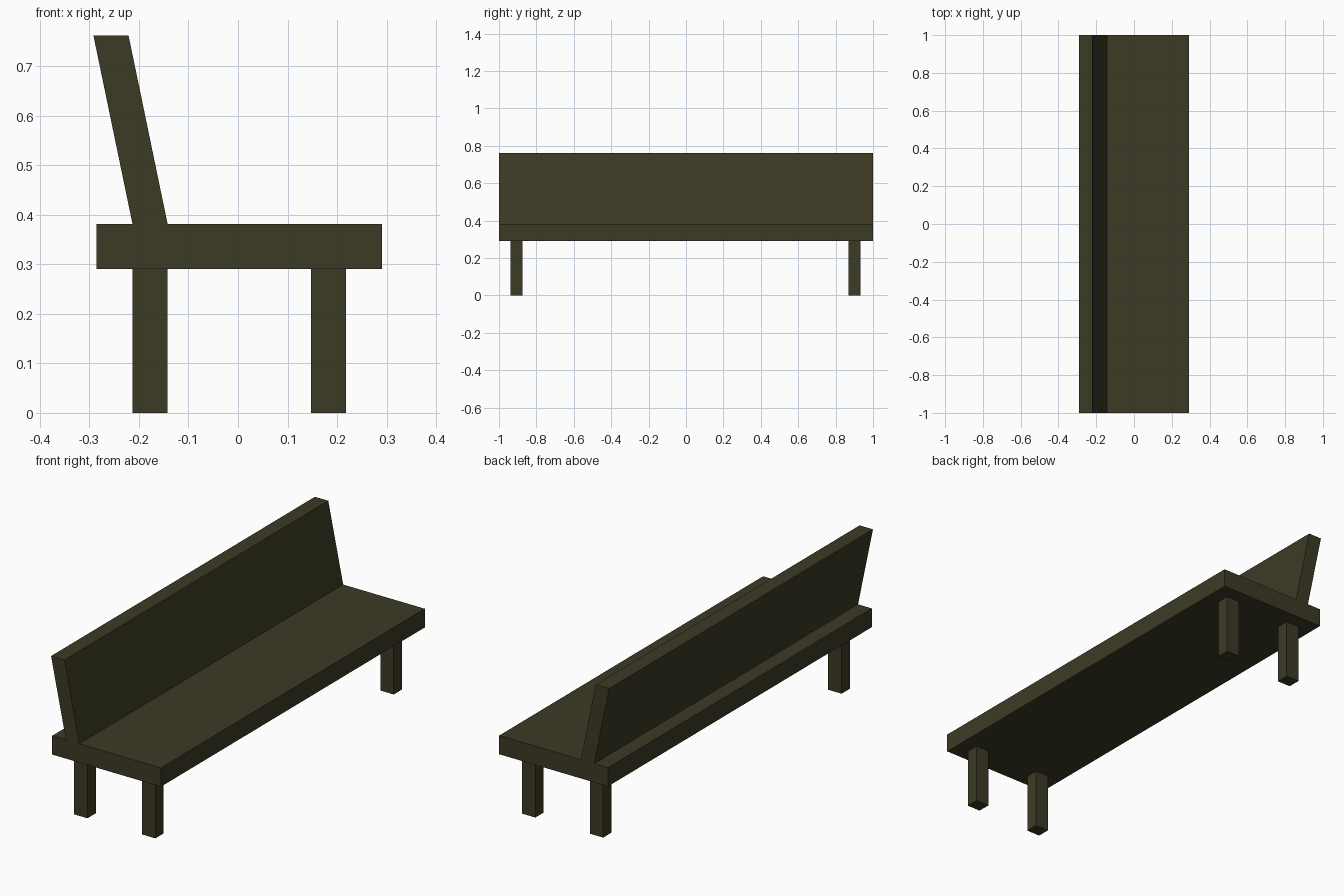
import bpy, bmesh

if "Cube" in bpy.data.objects:
    bpy.data.objects.remove(bpy.data.objects["Cube"])

wood = bpy.data.materials.new("dark_wood")
wood.diffuse_color = (0.046, 0.042, 0.018, 1)
wood.use_nodes = True
wood.node_tree.nodes["Principled BSDF"].inputs["Base Color"].default_value = wood.diffuse_color


def extrude_profile(name, profile, y0, y1):
    """Extrude an (x, z) outline from y0 to y1."""
    bm = bmesh.new()
    face = bm.faces.new([bm.verts.new((x, y0, z)) for x, z in profile])
    new = bmesh.ops.extrude_face_region(bm, geom=[face])["geom"]
    verts = [v for v in new if isinstance(v, bmesh.types.BMVert)]
    bmesh.ops.translate(bm, verts=verts, vec=(0, y1 - y0, 0))
    bmesh.ops.recalc_face_normals(bm, faces=bm.faces)
    mesh = bpy.data.meshes.new(name)
    bm.to_mesh(mesh)
    bm.free()
    mesh.materials.append(wood)
    obj = bpy.data.objects.new(name, mesh)
    bpy.context.collection.objects.link(obj)
    return obj


def rect(x0, x1, z0, z1):
    return [(x0, z0), (x1, z0), (x1, z1), (x0, z1)]


SEAT_BOTTOM, SEAT_TOP, TOP = 0.291, 0.381, 0.762

# Seat slab
extrude_profile("seat", rect(-0.286, 0.291, SEAT_BOTTOM, SEAT_TOP), -1, 1)

# Leaning backrest
extrude_profile("backrest", [(-0.213, SEAT_TOP), (-0.142, SEAT_TOP),
                             (-0.221, TOP), (-0.292, TOP)], -1, 1)

# Four square legs
for row, x in (("back", -0.213), ("front", 0.147)):
    for side, y in (("near", -0.938), ("far", 0.869)):
        extrude_profile(f"{row}_leg_{side}",
                        rect(x, x + 0.071, 0, SEAT_BOTTOM), y, y + 0.063)
